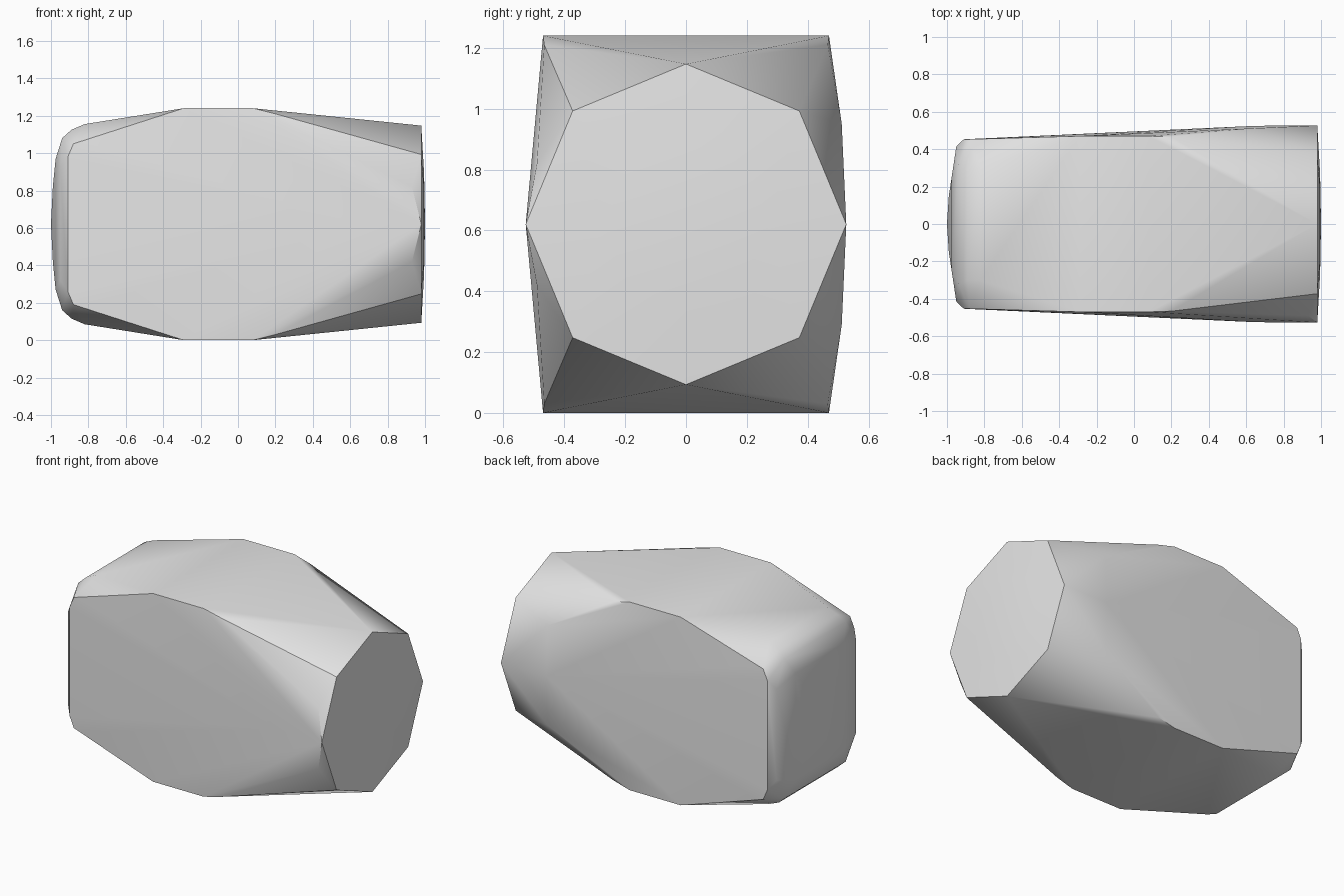
import bpy
import bmesh
import math

cube = bpy.data.objects.get("Cube")
if cube:
    bpy.data.objects.remove(cube, do_unlink=True)

MID = 0.62          # height of the long axis
END_RADIUS = 0.527  # octagonal end


def quarter(points):
    """Repeat points (x, half width, half height) on all four quarters."""
    return [(x, sy * y, MID + sz * z) for x, y, z in points
            for sy in (-1, 1) for sz in (-1, 1)]


def ring(x, radius, sides=8):
    angles = [2 * math.pi * i / sides for i in range(sides)]
    return [(x, radius * math.cos(a), MID + radius * math.sin(a)) for a in angles]


# Widest middle section, with the corners starting to taper
middle = quarter([(-0.29, 0.47, 0.62), (0.08, 0.47, 0.62), (0.2, 0.466, 0.59)])

# Rounded end with chamfered corners
rounded_end = quarter([
    (-0.83, 0.455, 0.44), (-0.88, 0.453, 0.43), (-0.91, 0.453, 0.36),
    (-0.95, 0.415, 0.30), (-0.82, 0.30, 0.535), (-0.89, 0.30, 0.505),
    (-0.94, 0.32, 0.46), (-0.975, 0.25, 0.35), (-0.99, 0.15, 0.2)])
rounded_end.append((-1.0, 0, MID))

# Octagonal end with a very shallow dome
octagon_end = ring(0.98, END_RADIUS) + ring(0.995, 0.27)
octagon_end.append((1.0, 0, MID))

# Swelling of the long sides toward the octagon
sides = [(0.65, s * 0.525, MID) for s in (-1, 1)]
sides += [(0.93, -0.49, MID + s * 0.2) for s in (-1, 1)]
sides += [(0.65, 0.512, MID + s * 0.33) for s in (-1, 1)]

# Wrap all sections in one faceted skin
bm = bmesh.new()
for co in middle + rounded_end + octagon_end + sides:
    bm.verts.new(co)
bmesh.ops.convex_hull(bm, input=bm.verts[:])
loose = [v for v in bm.verts if not v.link_faces]
bmesh.ops.delete(bm, geom=loose, context='VERTS')
bmesh.ops.recalc_face_normals(bm, faces=bm.faces[:])
mesh = bpy.data.meshes.new("faceted_body")
bm.to_mesh(mesh)
bm.free()

body = bpy.data.objects.new("faceted_body", mesh)
bpy.context.collection.objects.link(body)

# Plain grey
grey = bpy.data.materials.new("light_grey")
grey.use_nodes = True
colour = (0.8, 0.8, 0.8, 1)
grey.diffuse_color = colour
for node in grey.node_tree.nodes:
    if node.type == 'BSDF_PRINCIPLED':
        node.inputs["Base Color"].default_value = colour
mesh.materials.append(grey)

bpy.ops.object.select_all(action='DESELECT')
body.select_set(True)
bpy.context.view_layer.objects.active = body
bpy.ops.object.shade_smooth_by_angle(angle=math.radians(30))
